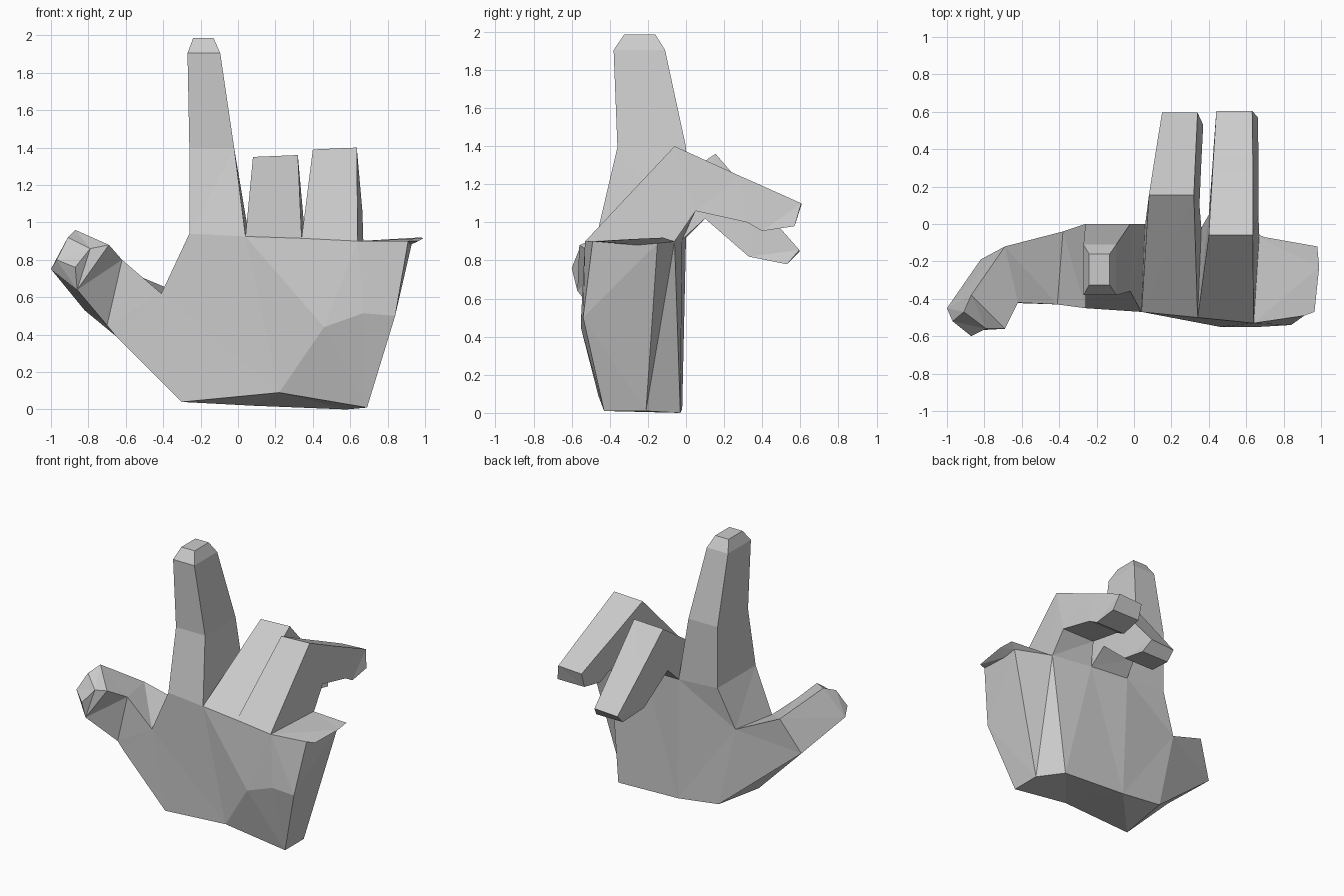
import bpy, bmesh

if "Cube" in bpy.data.objects:
    bpy.data.objects.remove(bpy.data.objects["Cube"])

skin = bpy.data.materials.new("light_grey")
skin.diffuse_color = (0.6, 0.6, 0.6, 1)
skin.use_nodes = True
skin.node_tree.nodes["Principled BSDF"].inputs["Base Color"].default_value = skin.diffuse_color


def build(name, faces):
    """Make a flat-shaded object from faces given as corner lists."""
    bm = bmesh.new()
    for corners in faces:
        pts = []
        for p in corners:
            if p not in pts:
                pts.append(p)
        if len(pts) > 2:
            bm.faces.new([bm.verts.new(p) for p in pts])
    bmesh.ops.remove_doubles(bm, verts=bm.verts[:], dist=0.0005)
    bmesh.ops.recalc_face_normals(bm, faces=bm.faces[:])
    bmesh.ops.triangulate(bm, faces=[f for f in bm.faces if len(f.verts) > 3])
    me = bpy.data.meshes.new(name)
    bm.to_mesh(me)
    bm.free()
    me.materials.append(skin)
    ob = bpy.data.objects.new(name, me)
    bpy.context.collection.objects.link(ob)
    return ob


def loft(name, rings):
    """Tube through four-cornered rings, capped at the far end."""
    faces = [rings[-1]]
    for a, b in zip(rings, rings[1:]):
        for i in range(4):
            j = (i + 1) % 4
            faces.append([a[i], a[j], b[j], b[i]])
    return build(name, faces)


# Palm: matching front and back corners, going round from the wrist
side_low, side_high = (.69, -.21, .01), (.93, -.15, .89)
pairs = [
    ((-.30, -.43, .04), (-.25, -.03, .06)),
    ((.22, -.46, .09), (.08, -.02, .02)),
    ((.69, -.43, .01), (.58, -.03, 0)),
    ((.69, -.43, .01), side_low),
    ((.84, -.54, .50), side_low),
    ((.91, -.49, .90), side_high),
    ((.64, -.53, .90), (.67, -.06, .90)),
    ((.34, -.50, .915), (.36, -.02, .91)),
    ((.04, -.47, .925), (.06, 0, .92)),
    ((-.26, -.45, .94), (-.26, 0, .94)),
    ((-.41, -.43, .62), (-.38, -.04, .65)),
    ((-.62, -.42, .80), (-.69, -.12, .78)),
    ((-.70, -.42, .45), (-.82, -.19, .53)),
    ((-.65, -.42, .39), (-.82, -.19, .53)),
]
front = [p[0] for p in pairs]
back = [p[1] for p in pairs]
open_sides = (6, 7, 8, 11)          # where fingers and thumb attach
faces = []
for i in range(len(pairs)):
    j = (i + 1) % len(pairs)
    if i not in open_sides:
        faces.append([front[i], front[j], back[j], back[i]])
# Front, with the raised pad at the lower right
pad_a, pad_b = (.46, -.55, .44), (.67, -.55, .515)
faces.append([front[1], front[2], front[4], pad_b, pad_a])
faces.append([front[4], front[5], front[6], pad_b])
faces.append([front[6], front[7], pad_a, pad_b])
faces.append([front[0], front[1], pad_a, front[7], front[8], front[9], front[10]])
faces.append([front[0]] + front[10:])
# Back, bevelled edge strip, and the thumb root
faces.append([back[2], side_low, side_high, back[6]])
faces.append(back[0:3] + back[6:11])
faces.append([back[0]] + back[10:13])
build("palm", faces)

# Thin lip at the outer top edge of the palm
lip = [(.64, -.06, .90), (.98, -.12, .92), (.99, -.23, .915), (.965, -.47, .90), (.64, -.53, .90)]
under = [lip[0], side_high, (.92, -.25, .88), front[5], lip[4]]
faces = [lip, under]
for i in range(5):
    j = (i + 1) % 5
    faces.append([lip[i], lip[j], under[j], under[i]])
build("palm_lip", faces)


# Raised index finger
def box_ring(x0, x1, y0, y1, z):
    return [(x0, y0, z), (x1, y0, z), (x1, y1, z), (x0, y1, z)]


loft("index_finger", [
    [front[9], front[8], back[8], back[9]],
    box_ring(-.26, -.02, -.36, 0, 1.395),
    box_ring(-.27, -.095, -.38, -.11, 1.905),
    box_ring(-.24, -.13, -.325, -.16, 1.985),
])


# Curled fingers: each step is left x, right x, top (y, z), underside (y, z)
def curled_finger(name, base, steps):
    rings = [base]
    for x0, x1, (ty, tz), (uy, uz) in steps:
        rings.append([(x0, ty, tz - .01), (x1, ty, tz), (x1 + .03, uy, uz), (x0, uy, uz)])
    loft(name, rings)


curled_finger("middle_finger", [front[8], front[7], back[7], back[8]], [
    (.08, .32, (.155, 1.36), (.10, 1.02)),
    (.115, .33, (.38, 1.10), (.33, .82)),
    (.15, .34, (.595, .855), (.53, .78)),
])
curled_finger("ring_finger", [front[7], front[6], back[6], back[7]], [
    (.40, .635, (-.06, 1.40), (.05, 1.06)),
    (.42, .635, (.28, 1.245), (.32, 1.0)),
    (.425, .635, (.36, 1.21), (.40, .955)),
    (.44, .632, (.605, 1.10), (.57, .98)),
])

# Thumb bending forward to a blunt tip
loft("thumb", [
    [back[11], front[11], front[12], back[12]],
    [(-.87, -.38, .96), (-.69, -.56, .88), (-.86, -.57, .64), (-1.0, -.45, .75)],
    [(-.91, -.47, .92), (-.79, -.56, .86), (-.87, -.60, .76), (-.97, -.52, .80)],
])
